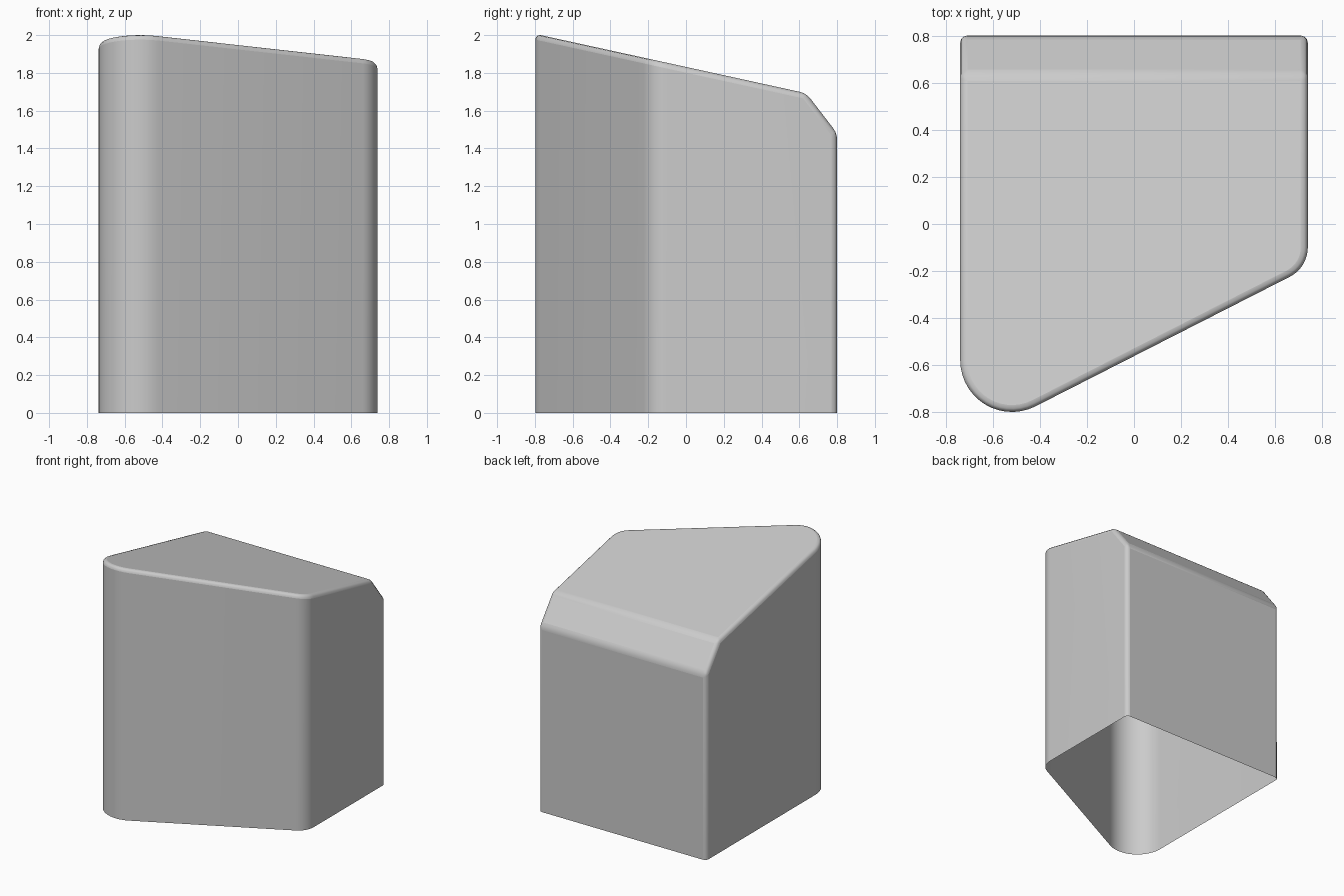
import bpy, bmesh
from math import tan
from mathutils import Vector

if "Cube" in bpy.data.objects:
    bpy.data.objects.remove(bpy.data.objects["Cube"])


def fillet(prev, corner, nxt, radius, steps):
    """Points of a round corner between two straight sides."""
    p, c, n = Vector(prev), Vector(corner), Vector(nxt)
    a, b = (p - c).normalized(), (n - c).normalized()
    reach = radius / tan(a.angle(b) / 2)
    centre = c + (a + b).normalized() * (reach ** 2 + radius ** 2) ** 0.5
    start = (c + a * reach - centre).normalized()
    end = (c + b * reach - centre).normalized()
    return [centre + radius * start.slerp(end, i / steps) for i in range(steps + 1)]


# Plan outline: square back, slanted front with two round corners
back_left, back_right = (-0.738, 0.8, 0), (0.738, 0.8, 0)
front_left, front_right = (-0.738, -0.937, 0), (0.738, -0.185, 0)
outline = [Vector(back_left)]
outline += fillet(back_left, front_left, front_right, 0.22, 14)
outline += fillet(front_left, front_right, back_right, 0.14, 8)
outline.append(Vector(back_right))

# Walls, left open underneath
bm = bmesh.new()
low = [bm.verts.new(p) for p in outline]
high = [bm.verts.new(p + Vector((0, 0, 3))) for p in outline]
for i in range(len(low)):
    j = (i + 1) % len(low)
    bm.faces.new((low[i], low[j], high[j], high[i]))

# Sloping top, then the steeper strip along the back
ridge = Vector((0, 0.637, 1.692))
for other in (Vector((0, -0.77, 2.0)), Vector((0, 0.8, 1.48))):
    slope = other - ridge
    normal = Vector((0, -slope.z, slope.y))
    if normal.z < 0:
        normal.negate()
    cut = bmesh.ops.bisect_plane(bm, geom=bm.verts[:] + bm.edges[:] + bm.faces[:],
                                 plane_co=ridge, plane_no=normal, clear_outer=True)
    edges = [e for e in cut["geom_cut"] if isinstance(e, bmesh.types.BMEdge) and e.is_boundary]
    bmesh.ops.contextual_create(bm, geom=edges)
bmesh.ops.recalc_face_normals(bm, faces=bm.faces[:])

mesh = bpy.data.meshes.new("wedge_shell")
bm.to_mesh(mesh)
bm.free()
shell = bpy.data.objects.new("wedge_shell", mesh)
bpy.context.collection.objects.link(shell)

# Soft edges
bevel = shell.modifiers.new("soft_edges", "BEVEL")
bevel.width = 0.03
bevel.segments = 3
bevel.limit_method = "ANGLE"
bevel.angle_limit = 0.5
bevel.use_clamp_overlap = False

bpy.context.view_layer.objects.active = shell
shell.select_set(True)
bpy.ops.object.shade_smooth_by_angle(angle=0.6)
